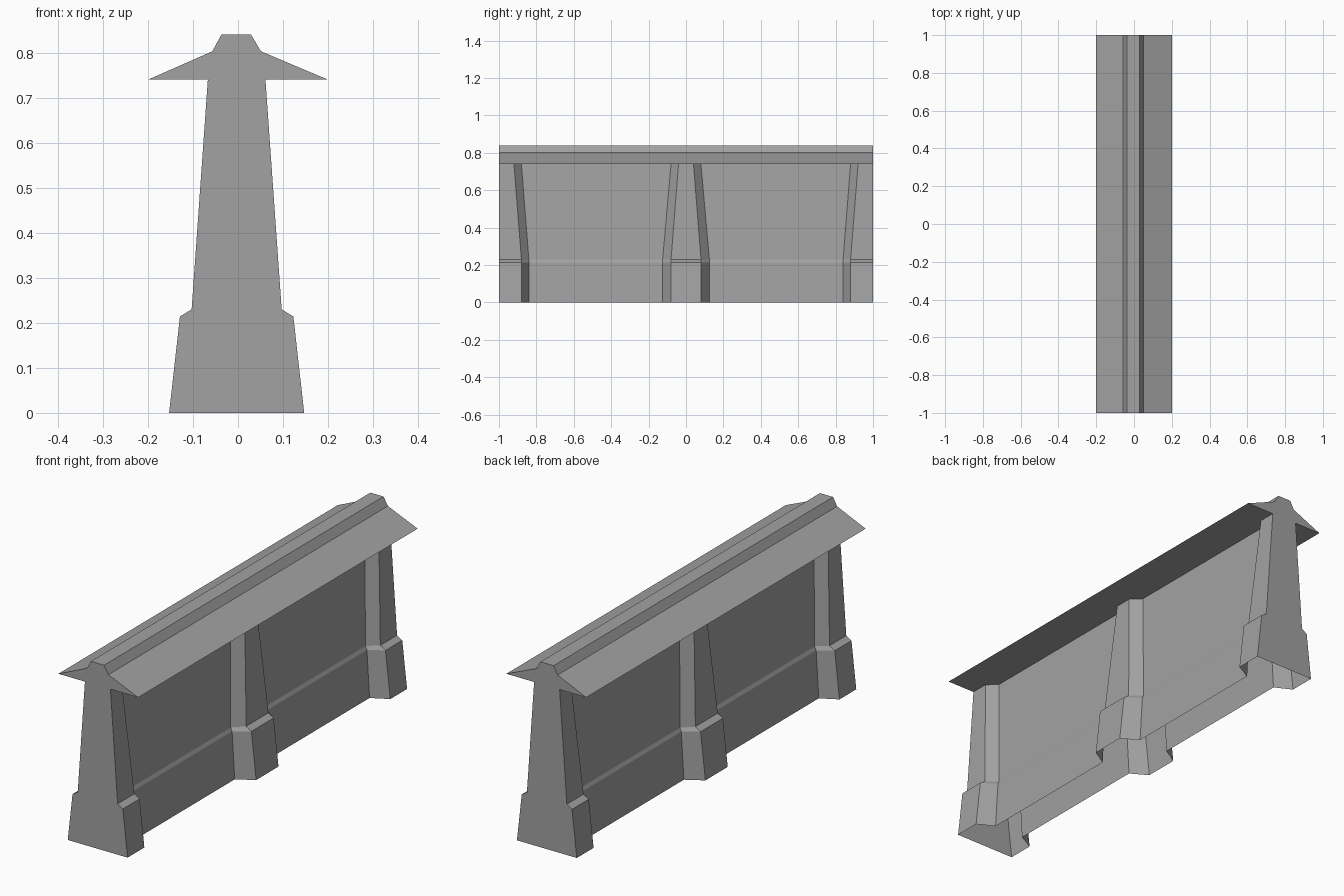
import bpy
import bmesh

cube = bpy.data.objects.get("Cube")
if cube:
    bpy.data.objects.remove(cube, do_unlink=True)

# One plain stone colour
stone = bpy.data.materials.new("grey stone")
stone.use_nodes = True
GREY = (0.36, 0.36, 0.36, 1.0)
stone.diffuse_color = GREY
stone.node_tree.nodes["Principled BSDF"].inputs["Base Color"].default_value = GREY

CENTRE = -0.003  # the wall sits slightly off the roof's axis

# Half sections as (half width, height), from the ground up to the soffit
PILLAR = [(0.15, 0), (0.126, 0.214), (0.1, 0.23), (0.064, 0.74)]
PANEL = [(0.074, 0), (0.061, 0.214), (0.054, 0.23), (0.021, 0.74)]

# Stations along half the length: section, y at the plinth, y at the top
half = [(PILLAR, 0.08, 0.04), (PANEL, 0.125, 0.08), (PANEL, 0.84, 0.88),
        (PILLAR, 0.88, 0.92), (PILLAR, 1, 1)]
stations = [(s, -a, -b) for s, a, b in reversed(half)] + half

# Roof outline between the two soffit edges
ROOF = [(-0.2, 0.74), (-0.057, 0.803), (-0.037, 0.84),
        (0.029, 0.84), (0.051, 0.803), (0.2, 0.74)]


def loft(name, rings, gap=None):
    """Bridge successive point rows, leaving one gap, and cap both ends."""
    bm = bmesh.new()
    rows = [[bm.verts.new(p) for p in ring] for ring in rings]
    for a, b in zip(rows, rows[1:]):
        for i in range(len(a) - 1):
            if i != gap:
                bm.faces.new((a[i], a[i + 1], b[i + 1], b[i]))
    bm.faces.new(list(reversed(rows[0])))
    bm.faces.new(rows[-1])
    bm.normal_update()
    mesh = bpy.data.meshes.new(name)
    bm.to_mesh(mesh)
    bm.free()
    mesh.materials.append(stone)
    obj = bpy.data.objects.new(name, mesh)
    bpy.context.collection.objects.link(obj)
    return obj


# Wall: both sides with three chamfered pillars, open underneath
wall_rings = []
for section, low, top in stations:
    ys = [low, low, low, top]
    left = [(CENTRE - w, y, z) for (w, z), y in zip(section, ys)]
    right = [(CENTRE + w, y, z) for (w, z), y in zip(section, ys)]
    wall_rings.append(left + right[::-1])
loft("pillared_wall", wall_rings, gap=len(PILLAR) - 1)

# Roof: overhanging coping whose soffit follows the wall top
roof_rings = []
for section, low, top in stations:
    w, z = section[-1]
    outline = [(CENTRE - w, z)] + ROOF + [(CENTRE + w, z)]
    roof_rings.append([(x, top, h) for x, h in outline])
loft("coping_roof", roof_rings)
